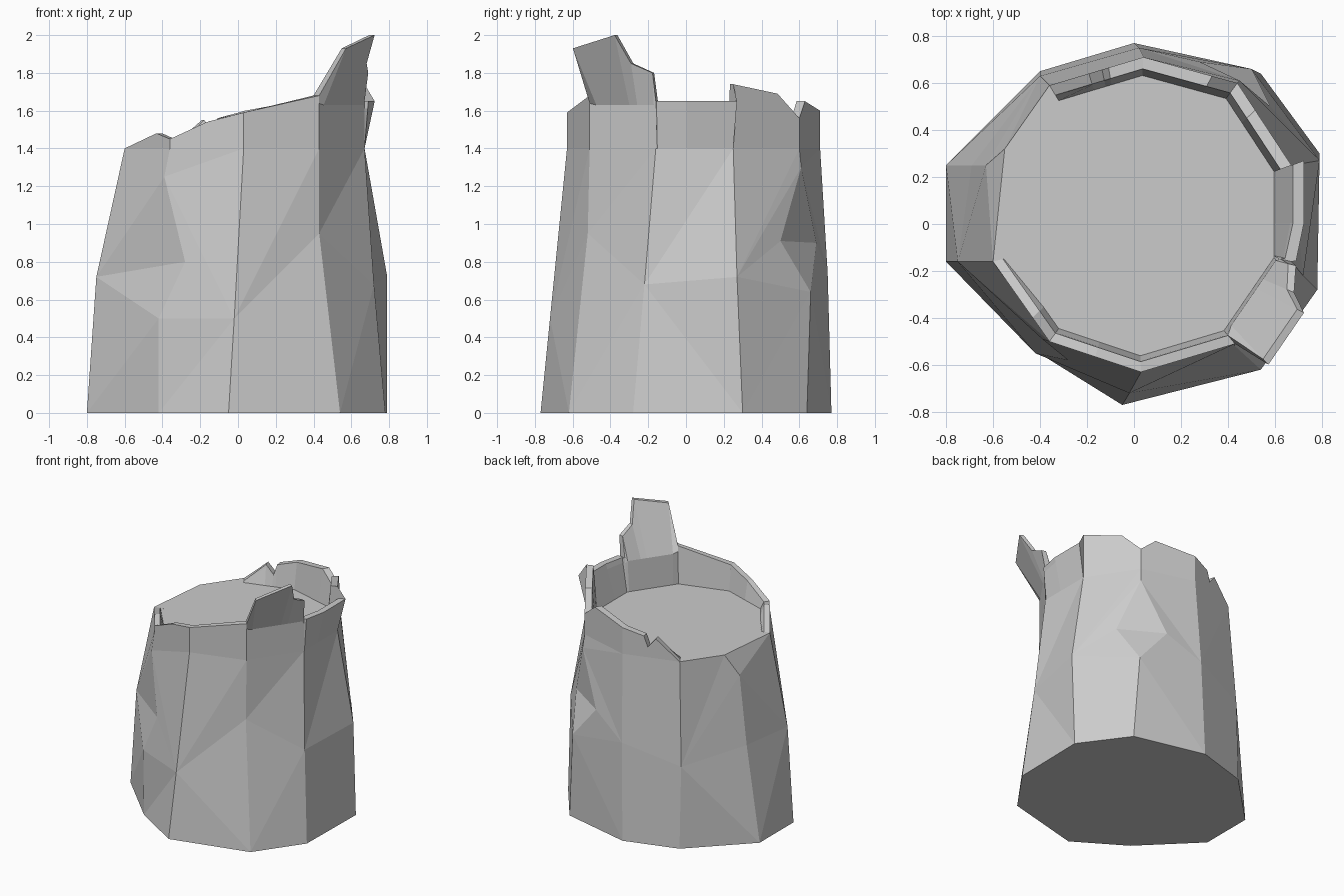
import bpy
from mathutils import Vector

cube = bpy.data.objects.get("Cube")
if cube:
    bpy.data.objects.remove(cube, do_unlink=True)

FLOOR = 1.4
CREASE = 1.63

wood = bpy.data.materials.new("plain_grey")
wood.use_nodes = True
grey = (0.6, 0.6, 0.6, 1)
wood.diffuse_color = grey
wood.node_tree.nodes["Principled BSDF"].inputs["Base Color"].default_value = grey


def make_object(name, faces):
    """Build a flat shaded mesh from faces given as lists of points."""
    points, index, polygons = [], {}, []
    for face in faces:
        polygon = []
        for point in face:
            key = tuple(round(value, 4) for value in point)
            if key not in index:
                index[key] = len(points)
                points.append(key)
            if index[key] not in polygon:
                polygon.append(index[key])
        if len(polygon) > 2:
            polygons.append(polygon)
    mesh = bpy.data.meshes.new(name)
    mesh.from_pydata(points, [], polygons)
    mesh.validate()
    mesh.materials.append(wood)
    obj = bpy.data.objects.new(name, mesh)
    bpy.context.collection.objects.link(obj)
    return obj


def zip_columns(left, right):
    """Fill the facets between two corner lines, lowest point first."""
    faces, i, j = [], 0, 0
    while i < len(left) - 1 or j < len(right) - 1:
        left_done = i == len(left) - 1
        right_done = j == len(right) - 1
        if right_done or (not left_done and left[i + 1][2] < right[j + 1][2]):
            faces.append((left[i], right[j], left[i + 1]))
            i += 1
        else:
            faces.append((left[i], right[j], right[j + 1]))
            j += 1
    return faces


# Corner lines of the trunk, from the left face counterclockwise
left_front = [(-.8, -.16, 0), (-.75, -.16, .72), (-.6, -.16, FLOOR)]
front_left = [(-.42, -.54, 0), (-.42, -.55, .5), (-.28, -.58, .8),
              (-.39, -.49, 1.25), (-.36, -.5, FLOOR)]
front = [(-.05, -.77, 0), (-.02, -.72, .5), (.03, -.63, FLOOR)]
front_right = [(.54, -.62, 0), (.43, -.52, .95), (.43, -.51, FLOOR)]
right_front = [(.78, -.28, 0), (.72, -.22, .68), (.67, -.16, FLOOR)]
right_back = [(.79, .3, 0), (.79, .27, .72), (.67, .25, FLOOR)]
back_right = [(.54, .64, 0), (.5, .66, .64), (.58, .5, .91),
              (.45, .61, 1.3), (.44, .6, FLOOR)]
back = [(0, .77, 0), (.02, .75, .74), (.04, .71, FLOOR)]
back_left = [(-.4, .65, 0), (-.4, .63, .62), (-.36, .59, FLOOR)]
left_back = [(-.8, .25, 0), (-.69, .25, .72), (-.63, .25, 1.24), (-.55, .32, FLOOR)]

# The chipped corner has a second line on the far side of its facet
chip_side = list(back_right)
chip_side[2] = (.28, .69, .9)

corners = [left_front, front_left, front, front_right, right_front,
           right_back, back_right, back, back_left, left_back]
lines = corners[:7] + [chip_side] + corners[7:]

# Trunk with base and sunken top
trunk = []
for number, line in enumerate(lines):
    trunk += zip_columns(line, lines[(number + 1) % len(lines)])
trunk.append([line[0] for line in reversed(corners)])
ring = [Vector(line[-1]) for line in corners]
trunk.append(ring)
make_object("stump_trunk", trunk)


def ring_point(place, scale, height):
    """Point on the top ring, place counted in corners."""
    number = int(place)
    flat = ring[number % len(ring)].lerp(ring[(number + 1) % len(ring)], place - number)
    return Vector((flat.x * scale, flat.y * scale, height))


def rim_section(place, height, lean):
    """Cross-section of the broken rim: up the outside, down the inside."""
    splinter = height > 1.75
    outer = ring_point(place, 1, FLOOR)
    inner = ring_point(place, .89, FLOOR)
    top = ring_point(place, lean, height)
    inner_top = ring_point(place, lean - (.05 if splinter else .07), height)
    if splinter:
        outer_mid = ring_point(place, 1, CREASE)
        inner_mid = ring_point(place, .91, CREASE)
    else:
        outer_mid = outer.lerp(top, .85)
        inner_mid = inner.lerp(inner_top, .85)
    return [outer, outer_mid, top, inner_top, inner_mid, inner]


# Broken rim: place around the ring, height, outward lean
rim_path = [
    (0, FLOOR, 1), (.7, 1.48, 1), (1, 1.45, 1), (1.5, 1.54, 1), (2, 1.59, 1),
    (3, 1.68, 1),
    # tall splinter
    (3.1, 1.93, 1.26), (3.6, 2, 1.26), (3.72, 1.85, 1.13), (3.97, 1.8, 1.04),
    # leaning side panel
    (4, 1.65, 1), (4.02, 1.65, 1.03), (4.4, 1.65, 1.08), (5, 1.65, 1.08),
    # back wall with two notches
    (5, 1.74, 1), (5.67, 1.69, 1), (6, 1.56, 1), (6.27, 1.65, 1), (7, 1.6, 1),
    (7.37, 1.56, 1), (7.44, 1.48, 1), (7.58, 1.55, 1), (8, FLOOR, 1),
]
sections = [rim_section(*step) for step in rim_path]
rim = []
for a, b in zip(sections, sections[1:]):
    for k in range(len(a) - 1):
        rim.append((a[k], b[k], b[k + 1], a[k + 1]))
make_object("broken_rim", rim)
